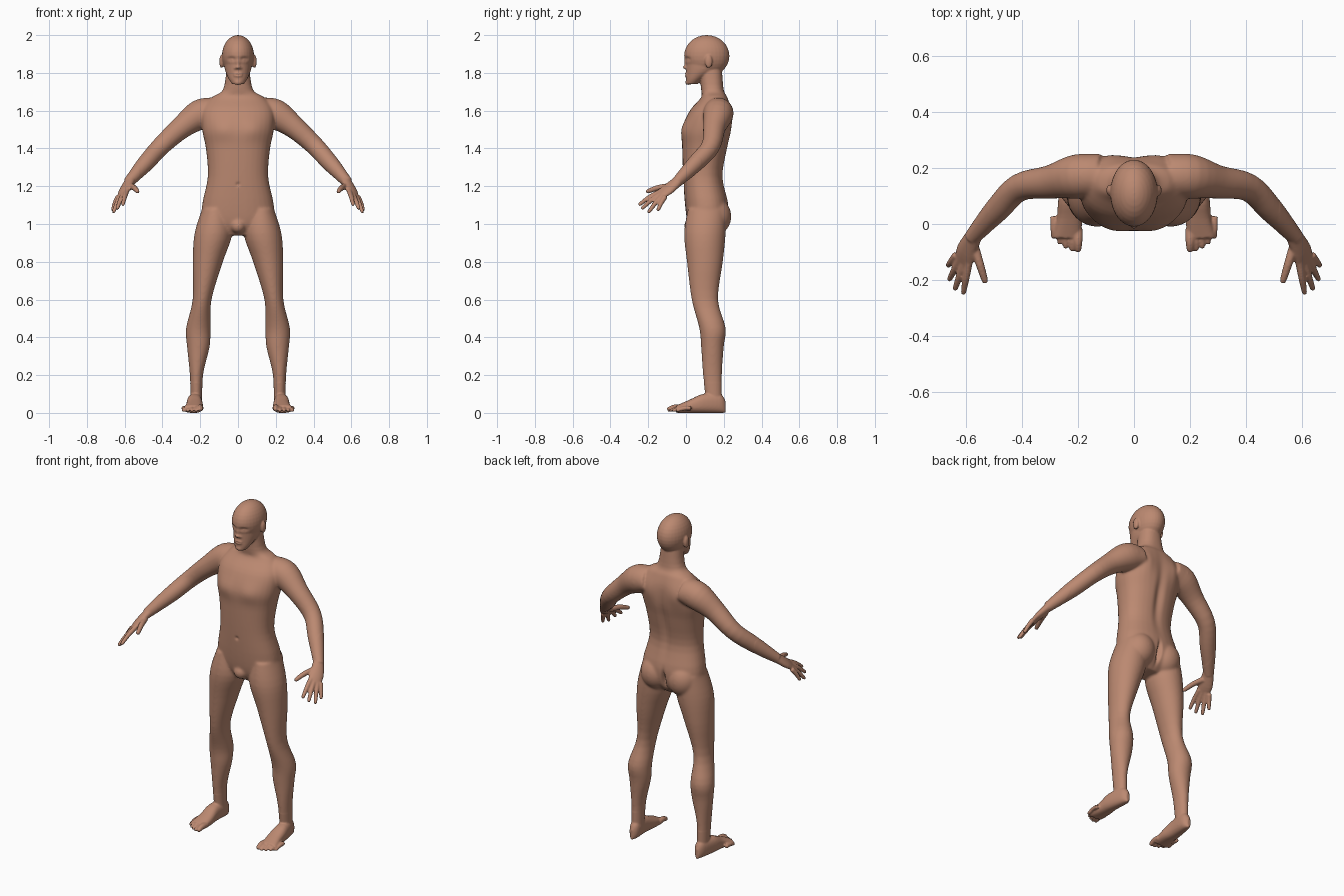
import bpy, bmesh, math
from mathutils import Vector

if "Cube" in bpy.data.objects:
    bpy.data.objects.remove(bpy.data.objects["Cube"], do_unlink=True)

X, Y, Z = Vector((1, 0, 0)), Vector((0, 1, 0)), Vector((0, 0, 1))
bm = bmesh.new()


def smooth_rows(rows, steps=4):
    """Catmull-Rom interpolation of whole section rows."""
    smooth = []
    for i in range(len(rows) - 1):
        before, start, end = rows[max(i - 1, 0)], rows[i], rows[i + 1]
        after = rows[min(i + 2, len(rows) - 1)]
        for step in range(steps):
            t = step / steps
            smooth.append([
                b + t * (c - a) / 2 + t * t * (a - 2.5 * b + 2 * c - d / 2)
                + t ** 3 * (3 * (b - c) + d - a) / 2
                for a, b, c, d in zip(before, start, end, after)])
    return smooth + [list(rows[-1])]


def loft(rows, across=X, axis=None, power=2, side=1, sides=32):
    """Skin superellipse sections (x, y, z, radius across, other radius)."""
    rows = smooth_rows(rows)
    centres = [Vector((row[0] * side, row[1], row[2])) for row in rows]
    across = Vector((across.x * side, across.y, across.z))
    rings = []
    for i, row in enumerate(rows):
        following = centres[min(i + 1, len(rows) - 1)]
        tangent = axis or (following - centres[max(i - 1, 0)]).normalized()
        u = (across - tangent * across.dot(tangent)).normalized()
        v = tangent.cross(u)
        ring = []
        for k in range(sides):
            angle = math.tau * k / sides
            cosine, sine = math.cos(angle), math.sin(angle)
            cosine = math.copysign(abs(cosine) ** (2 / power), cosine)
            sine = math.copysign(abs(sine) ** (2 / power), sine)
            ring.append(bm.verts.new(centres[i] + u * cosine * row[3] + v * sine * row[4]))
        rings.append(ring)
    faces = [bm.faces.new(rings[0][::-1]), bm.faces.new(rings[-1])]
    for lower, upper in zip(rings, rings[1:]):
        for k in range(sides):
            n = (k + 1) % sides
            faces.append(bm.faces.new((lower[k], lower[n], upper[n], upper[k])))
    bmesh.ops.recalc_face_normals(bm, faces=faces)


def ball(centre, radii, side=1):
    sphere = bmesh.ops.create_uvsphere(bm, u_segments=32, v_segments=16, radius=1)
    for vert in sphere["verts"]:
        vert.co = Vector((centre[0] * side + vert.co.x * radii[0],
                          centre[1] + vert.co.y * radii[1],
                          centre[2] + vert.co.z * radii[2]))


def digit(base, tip, radius, side):
    """Slightly arched finger, thumb or toe with a rounded tip."""
    base, tip = Vector(base), Vector(tip)
    middle = base.lerp(tip, .5) + Z * radius / 2
    near_tip = tip + (middle - tip).normalized() * radius / 2
    stations = [(base, 1.1), (middle, 1), (near_tip, .75), (tip, .25)]
    loft([(*point, radius * size, radius * size) for point, size in stations],
         side=side, sides=16)


# Torso and neck: height, y centre, half width, half depth
torso = [(.94, .1, .08, .06), (1, .11, .18, .1), (1.1, .11, .19, .115),
         (1.25, .09, .16, .105), (1.4, .1, .17, .12), (1.5, .11, .19, .13),
         (1.6, .13, .19, .11), (1.67, .15, .14, .07), (1.71, .14, .08, .06),
         (1.82, .13, .06, .06)]
loft([(0, y, z, width, depth) for z, y, width, depth in torso], axis=Z, power=2.3)
ball((0, .03, .99), (.04, .04, .04))

# Skull and jaw
ball((0, .11, 1.89), (.085, .12, .11))
jaw = [(1.74, .03, .03, .03), (1.77, .05, .05, .05), (1.82, .09, .07, .09),
       (1.9, .11, .08, .11)]
loft([(0, y, z, width, depth) for z, y, width, depth in jaw], axis=Z)

# Nose bridge, nose tip, lips and chin
ball((0, 0, 1.86), (.01, .01, .03))
ball((0, 0, 1.83), (.015, .017, .01))
ball((0, .005, 1.79), (.025, .012, .014))
ball((0, .01, 1.75), (.02, .014, .014))

# Leg: height, x centre, y centre, half width, half depth
leg = [(1.08, .12, .11, .07, .1), (.95, .13, .1, .1, .11), (.8, .16, .1, .08, .095),
       (.6, .19, .1, .05, .07), (.45, .21, .14, .065, .07), (.35, .21, .14, .06, .06),
       (.2, .22, .14, .035, .05), (.03, .22, .15, .03, .04)]
# Foot, sole on the floor: y, x centre, half width, half height
foot = [(.21, .22, .01, .03), (.18, .22, .03, .05), (.09, .23, .04, .05),
        (.02, .23, .045, .035), (-.05, .24, .05, .02)]
# Arm: centre and radius
arm = [(.12, .17, 1.6, .07), (.2, .17, 1.58, .08), (.3, .15, 1.51, .06),
       (.41, .13, 1.41, .05), (.49, .05, 1.32, .045), (.58, -.05, 1.22, .028)]
palm = [(.57, -.04, 1.23, .03, .025), (.6, -.1, 1.18, .04, .02), (.61, -.15, 1.15, .035, .01)]
knuckle_line = Vector((.045, .03, -.025))
first_knuckle = Vector((.59, -.14, 1.17))
fingertips = [(.61, -.25, 1.1), (.64, -.235, 1.08), (.66, -.2, 1.06), (.665, -.15, 1.07)]

for side in (1, -1):
    # Legs, buttocks and feet
    loft([(x, y, z, width, depth) for z, x, y, width, depth in leg], axis=Z, side=side)
    ball((.09, .15, 1.04), (.09, .09, .1), side)
    loft([(x, y, height, width, height) for y, x, width, height in foot],
         axis=-Y, power=2.4, side=side)
    for i in range(5):
        x, y = .2 + .022 * i, .003 * i * i - .1
        radius = .011 if i else .016
        digit((x, y + .08, .025), (x, y, radius), radius, side)
    # Arms and hands
    loft([(*row, row[-1]) for row in arm], side=side)
    loft(palm, knuckle_line, side=side)
    for i, tip in enumerate(fingertips):
        digit(first_knuckle + knuckle_line * i / 3, tip, .0125, side)
    digit((.57, -.08, 1.2), (.53, -.21, 1.17), .015, side)
    # Ears and nostrils
    ball((.087, .12, 1.86), (.012, .02, .035), side)
    ball((.012, .004, 1.825), (.01, .01, .007), side)

mesh = bpy.data.meshes.new("body")
bm.to_mesh(mesh)
bm.free()
body = bpy.data.objects.new("body", mesh)
bpy.context.collection.objects.link(body)
bpy.context.view_layer.objects.active = body
body.select_set(True)


def apply(kind, **settings):
    modifier = body.modifiers.new(kind.title(), kind)
    for key, value in settings.items():
        setattr(modifier, key, value)
    bpy.ops.object.modifier_apply(modifier=modifier.name)


# Fuse the parts into one skin, blending joints most on the trunk and limbs
apply("REMESH", mode="VOXEL", voxel_size=.005)
apply("SMOOTH", factor=.5, iterations=3)
mesh = body.data
broad = body.vertex_groups.new(name="broad")
broad.add([vert.index for vert in mesh.vertices
           if abs(vert.co.x) < .52 and .16 < vert.co.z < 1.72], 1, "REPLACE")
apply("SMOOTH", factor=.5, iterations=25, vertex_group="broad")


def sculpt(centre, radii, push):
    """Soft push along y, mirrored when off centre."""
    for side in ((1, -1) if centre[0] else (1,)):
        middle = (centre[0] * side, centre[1], centre[2])
        for vert in mesh.vertices:
            if abs(vert.co.z - centre[2]) < 3 * radii[2]:
                distance = sum(((p - c) / r) ** 2 for p, c, r in zip(vert.co, middle, radii))
                vert.co.y += push * math.exp(-distance)


eye_socket = (.034, 0, 1.873)
sculpt(eye_socket, (.02, .04, .011), .013)
eyelid = (.034, .01, 1.871)
sculpt(eyelid, (.011, .04, .007), -.006)
mouth_line = (0, 0, 1.79)
sculpt(mouth_line, (.02, .03, .004), .006)
chest = (.08, 0, 1.5)
sculpt(chest, (.06, .06, .05), -.01)
navel = (0, 0, 1.21)
sculpt(navel, (.01, .03, .01), .008)
spine = (0, .21, 1.4)
sculpt(spine, (.025, .06, .17), -.015)
shoulder_blade = (.1, .24, 1.57)
sculpt(shoulder_blade, (.05, .06, .07), .013)
cleft = (0, .23, 1.03)
sculpt(cleft, (.011, .07, .05), -.03)

# Skin colour
skin = bpy.data.materials.new("skin")
skin.use_nodes = True
colour = (.5, .25, .165, 1)
skin.diffuse_color = colour
skin.node_tree.nodes["Principled BSDF"].inputs["Base Color"].default_value = colour
mesh.materials.clear()
mesh.materials.append(skin)
bpy.ops.object.shade_smooth()
